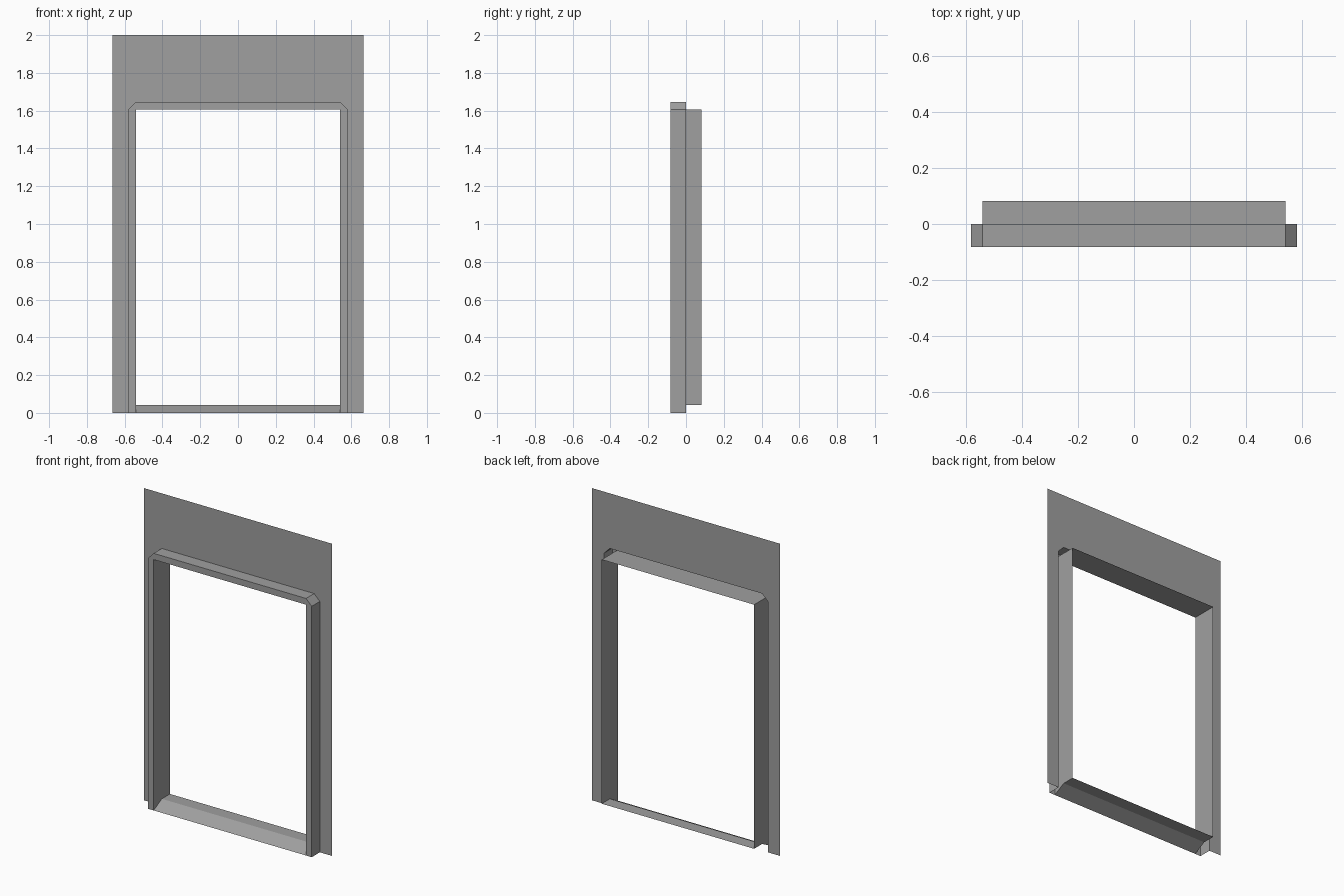
import bpy
import bmesh

cube = bpy.data.objects.get("Cube")
if cube:
    bpy.data.objects.remove(cube, do_unlink=True)

GREY = (0.35, 0.35, 0.35, 1.0)
grey = bpy.data.materials.new("plain grey")
grey.use_nodes = True
grey.diffuse_color = GREY
grey.node_tree.nodes["Principled BSDF"].inputs["Base Color"].default_value = GREY

# Main measurements
PANEL_X, PANEL_TOP = 0.665, 2.0
TRIM_X, TRIM_TOP = 0.58, 1.647
HOLE_X, HOLE_TOP = 0.54, 1.607
SILL = 0.043
FRONT, WALL, BACK = -0.082, 0.0, 0.082


def arch(points, y):
    """Mirror a half outline (x, z) into an open arch at depth y."""
    full = points + [(-x, z) for x, z in reversed(points)]
    return [(x, y, z) for x, z in full]


def sheet(name, *paths):
    """Thin sheet lofted through paths with equal point counts."""
    bm = bmesh.new()
    rows = [[bm.verts.new(p) for p in path] for path in paths]
    for a, b in zip(rows, rows[1:]):
        for i in range(len(a) - 1):
            bm.faces.new((a[i], a[i + 1], b[i + 1], b[i]))
    bmesh.ops.remove_doubles(bm, verts=bm.verts[:], dist=0.0001)
    mesh = bpy.data.meshes.new(name)
    bm.to_mesh(mesh)
    bm.free()
    mesh.materials.append(grey)
    obj = bpy.data.objects.new(name, mesh)
    bpy.context.collection.objects.link(obj)
    return obj


panel = [(PANEL_X, 0), (PANEL_X, HOLE_TOP), (PANEL_X, PANEL_TOP)]
trim = [(TRIM_X, 0), (TRIM_X, HOLE_TOP), (HOLE_X, TRIM_TOP)]
inner = [(HOLE_X, 0), (HOLE_X, HOLE_TOP), (HOLE_X, HOLE_TOP)]
opening = [(HOLE_X, 0), (HOLE_X, HOLE_TOP)]
raised = [(HOLE_X, SILL), (HOLE_X, HOLE_TOP)]

# Wall sheet around the chamfered trim
sheet("wall_panel", arch(panel, WALL), arch(trim, WALL))

# Projecting trim: outer edge and front face
sheet("trim_outer_edge", arch(trim, WALL), arch(trim, FRONT))
sheet("trim_front", arch(trim, FRONT), arch(inner, FRONT))

# Jambs and head lining the opening, then the sloped sill
lining = [arch(opening, FRONT), arch(raised, WALL), arch(raised, BACK)]
sheet("opening_lining", *lining)
sheet("sill", *[[path[-1], path[0]] for path in lining])
